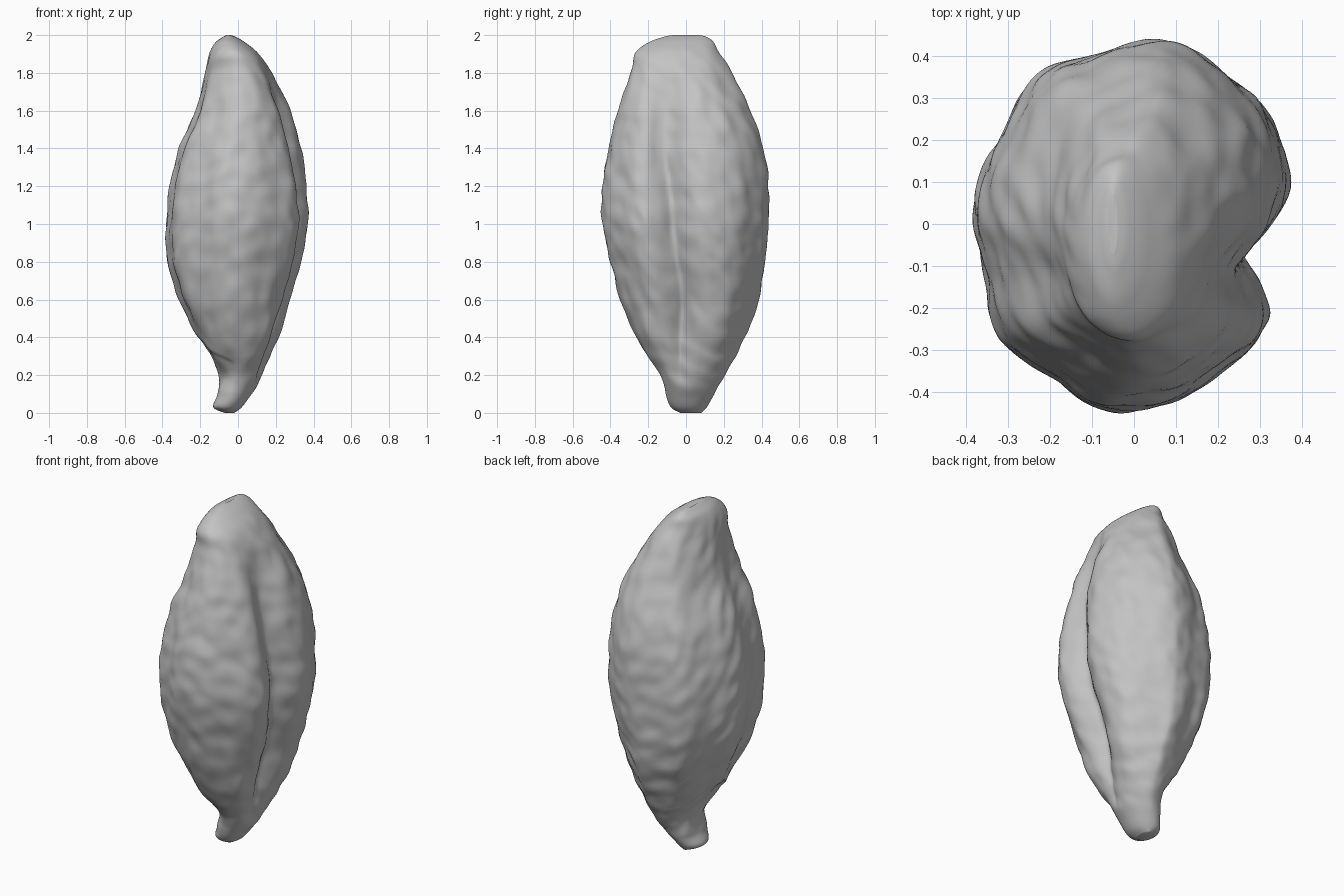
import bpy
import bmesh
import math
from mathutils import Vector, noise

if "Cube" in bpy.data.objects:
    bpy.data.objects.remove(bpy.data.objects["Cube"], do_unlink=True)

SIDES = 160
RINGS = 170

# Height, right edge, left edge, front edge, back edge of the husk (hundredths)
OUTLINE = [
    (0, -7, -2, -3, 8),
    (3, -13, 2, -8, 11),
    (10, -11, 7, -11, 15),
    (20, -11, 13, -14, 20),
    (30, -16, 18, -21, 26),
    (40, -21, 22, -27, 31),
    (60, -31, 28, -35, 38),
    (80, -37, 34, -40, 42),
    (100, -38, 37, -44, 44),
    (120, -36, 36, -44, 44),
    (140, -31, 33, -41, 41),
    (160, -22, 27, -36, 34),
    (180, -17, 18, -29, 24),
    (190, -15, 11, -27, 18),
    (196, -12, 4, -20, 15),
    (199, -8, -1, -12, 11),
    (200, -6, -4, -7, 7),
]

# Plan section at the widest point (hundredths), anticlockwise
SECTION = [
    (38, 10), (36, 21), (29, 32), (13, 43), (4, 45), (-10, 41), (-21, 37),
    (-29, 26), (-36, 12), (-38, 0), (-35, -15), (-32, -28), (-22, -36),
    (-13, -42), (-3, -45), (11, -42), (25, -33), (32, -24), (34, -16), (37, -3),
]

# Height and sideways position of the crease (hundredths)
CREASE = [(0, -3), (30, -3), (60, -2), (100, -7), (140, -11), (200, -12)]


def catmull(a, b, c, d, f):
    """Smooth blend between b and c, using their neighbours."""
    return tuple(
        q + 0.5 * f * (r - p + f * (2 * p - 5 * q + 4 * r - s + f * (3 * (q - r) + s - p)))
        for p, q, r, s in zip(a, b, c, d)
    )


def sample(points, t, closed=False):
    """Point at fraction t along a smooth curve through the points."""
    n = len(points)
    span = t * (n if closed else n - 1)
    i = min(int(span), n - 1 if closed else n - 2)

    def pick(k):
        return points[k % n] if closed else points[max(0, min(n - 1, k))]

    return catmull(pick(i - 1), pick(i), pick(i + 1), pick(i + 2), span - i)


def smoothstep(low, high, value):
    f = max(0.0, min(1.0, (value - low) / (high - low)))
    return f * f * (3 - 2 * f)


def crease_at(z):
    for (z0, y0), (z1, y1) in zip(CREASE, CREASE[1:]):
        if z * 100 <= z1:
            f = smoothstep(z0, z1, z * 100)
            return (y0 + f * (y1 - y0)) / 100
    return CREASE[-1][1] / 100


def sculpt(p, side):
    """Press in the crease and germ scar, then wrinkle the skin."""
    x, y, z = p

    # Crease: a soft fold inside a broad valley, between two lobes
    offset = abs(y - crease_at(z))
    valley = 0.055 * math.exp(-(offset / 0.09) ** 2)
    valley *= smoothstep(0.1, 0.6, z) * (1 - smoothstep(1.5, 1.95, z))
    fold = 0.045 * math.exp(-math.hypot(offset, 0.01) / 0.03)
    fold *= smoothstep(0.1, 0.4, z) * (1 - smoothstep(1.0, 1.7, z))
    x -= (valley + fold) * smoothstep(0.1, 0.6, side)

    # Germ scar: a shallow sunken arch with a lip above it
    arch = 0.4 - 3 * (y - 0.02) ** 2
    scar = smoothstep(-0.02, 0.03, arch - z) * smoothstep(0.1, 0.3, z)
    x += 0.015 * scar * smoothstep(0.1, 0.5, -side)

    # Skin: lengthwise folds and small wrinkles, fading at the tips
    outward = Vector((x, y, 0))
    if outward.length > 0.001:
        outward.normalize()
    folds = noise.noise(Vector((x * 7, y * 7, z * 1.5)))
    wrinkles = noise.noise(Vector((x * 12, y * 12, z * 11 + y * 6)))
    fade = smoothstep(0, 0.2, z) * (1 - smoothstep(1.85, 2, z))
    return Vector((x, y, z)) + outward * fade * (0.011 * folds + 0.01 * wrinkles)


def build_kernel():
    bm = bmesh.new()
    loops = []
    for r in range(RINGS):
        z, right, left, front, back = (v / 100 for v in sample(OUTLINE, r / (RINGS - 1)))
        loop = []
        for s in range(SIDES):
            u, v = sample(SECTION, s / SIDES, closed=True)
            u, v = u / 38, v / 45
            # Rounder section towards the tips
            round_tip = smoothstep(0.4, 1, abs(z - 1))
            length = math.hypot(u, v)
            u += (u / length - u) * round_tip
            v += (v / length - v) * round_tip
            point = Vector((
                (left + right) / 2 + u * (left - right) / 2,
                (front + back) / 2 + v * (back - front) / 2,
                z,
            ))
            loop.append(bm.verts.new(sculpt(point, u)))
        loops.append(loop)

    # Skin between neighbouring rings
    for low, high in zip(loops, loops[1:]):
        for s in range(SIDES):
            t = (s + 1) % SIDES
            bm.faces.new((low[s], low[t], high[t], high[s]))

    # Close both tips with a fan; the upper one is slightly dimpled
    for loop, lift in ((loops[0], 0), (loops[-1], -0.008)):
        centre = sum((v.co for v in loop), Vector()) / SIDES
        tip = bm.verts.new(centre + Vector((0, 0, lift)))
        for s in range(SIDES):
            bm.faces.new((loop[s], loop[(s + 1) % SIDES], tip))
    bmesh.ops.recalc_face_normals(bm, faces=bm.faces)

    mesh = bpy.data.meshes.new("grain_kernel")
    bm.to_mesh(mesh)
    bm.free()
    kernel = bpy.data.objects.new("grain_kernel", mesh)
    bpy.context.collection.objects.link(kernel)
    return kernel


# One plain grey for the whole seed
grey = bpy.data.materials.new("plain_grey")
grey.use_nodes = True
colour = (0.55, 0.55, 0.55, 1)
grey.diffuse_color = colour
grey.node_tree.nodes["Principled BSDF"].inputs["Base Color"].default_value = colour

kernel = build_kernel()
kernel.data.materials.append(grey)
bpy.ops.object.select_all(action="DESELECT")
kernel.select_set(True)
bpy.context.view_layer.objects.active = kernel
bpy.ops.object.shade_smooth_by_angle(angle=math.radians(80))
